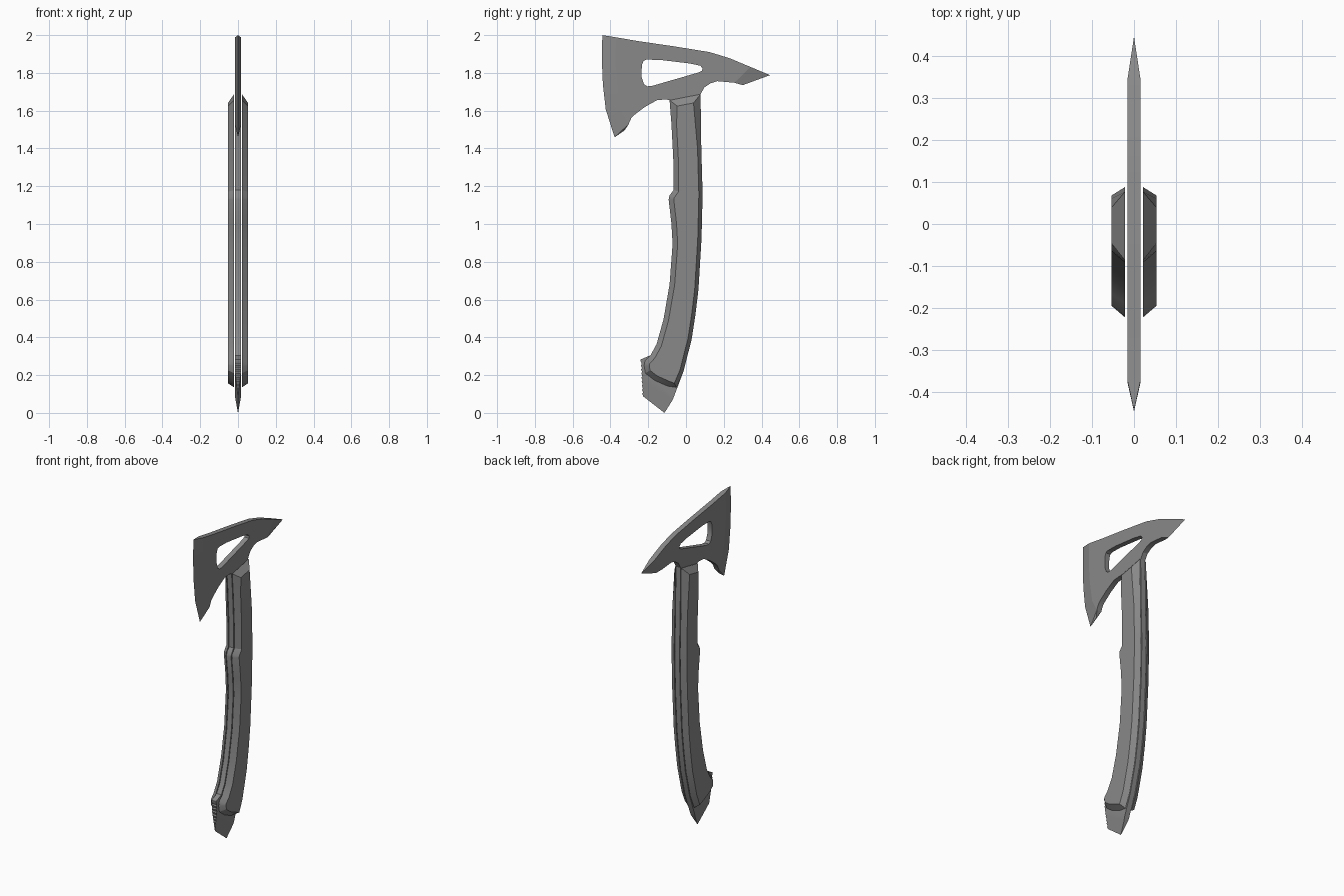
import bpy, bmesh
from mathutils import Vector

cube = bpy.data.objects.get("Cube")
if cube:
    bpy.data.objects.remove(cube)

steel = bpy.data.materials.new("grey_steel")
steel.use_nodes = True
GREY = (0.25, 0.25, 0.25, 1)
steel.diffuse_color = GREY
steel.node_tree.nodes["Principled BSDF"].inputs["Base Color"].default_value = GREY

HALF = 0.016                      # half thickness of the steel plate
GRIP_IN, GRIP_OUT = 0.021, 0.053  # inner and outer face of each grip scale


def finish(bm, name):
    """Turn a bmesh into a shaded object."""
    bmesh.ops.recalc_face_normals(bm, faces=bm.faces)
    mesh = bpy.data.meshes.new(name)
    bm.to_mesh(mesh)
    bm.free()
    mesh.materials.append(steel)
    obj = bpy.data.objects.new(name, mesh)
    bpy.context.collection.objects.link(obj)
    bpy.ops.object.select_all(action='DESELECT')
    obj.select_set(True)
    bpy.context.view_layer.objects.active = obj
    bpy.ops.object.shade_smooth_by_angle(angle=0.45)
    return obj


def add_loop(bm, points):
    """Closed ring of edges on the right face of the plate."""
    verts = [bm.verts.new((-HALF, y, z)) for y, z in points]
    for a, b in zip(verts, verts[1:] + verts[:1]):
        bm.edges.new((a, b))


def wedge(name, edge, inner):
    """Sharpened strip from the full plate thickness down to a cutting edge."""
    bm = bmesh.new()
    tip = [bm.verts.new((0, *p)) for p in edge]
    sides = [[bm.verts.new((s * HALF, *p)) for p in inner] for s in (-1, 1)]
    for row in sides:
        for i in range(len(tip) - 1):
            bm.faces.new((tip[i], tip[i + 1], row[i + 1], row[i]))
    for i in (0, -1):
        bm.faces.new((tip[i], sides[0][i], sides[1][i]))
    finish(bm, name)


def inset_point(points, i):
    """Move one corner of a clockwise outline inward by the chamfer width."""
    p = Vector(points[i])
    a = (p - Vector(points[i - 1])).normalized()
    b = (Vector(points[(i + 1) % len(points)]) - p).normalized()
    n = Vector((a.y + b.y, -a.x - b.x))
    if p.y > 1.6:
        depth = .038
    else:
        depth = .02 if n.x < 0 else .027
    return p + n * (2 * depth / n.length_squared)


# Profiles as (y, z): handle back going down, handle front going up
back = [(.077, 1.687), (.081, 1.4), (.088, 1.157), (.082, .92), (.066, .654),
        (.05, .52), (.03, .39), (-.013, .22)]
front = [(-.188, .305), (-.156, .363), (-.119, .495), (-.087, .68), (-.071, .893),
         (-.077, 1.0), (-.092, 1.13), (-.088, 1.15), (-.066, 1.18), (-.066, 1.316),
         (-.077, 1.528), (-.087, 1.655)]
top = [(-.37, 1.988), (-.245, 1.967), (-.06, 1.94), (.125, 1.91), (.23, 1.878), (.34, 1.832)]
beak_under = [(.256, 1.748), (.166, 1.756), (.13, 1.745), (.098, 1.724)]
beard = [(-.105, 1.66), (-.155, 1.655), (-.22, 1.618), (-.27, 1.58), (-.29, 1.56), (-.304, 1.528)]
blade_inner = [(-.345, 1.607), (-.365, 1.74), (-.374, 1.86)]
window = [(-.21, 1.87), (-.14, 1.869), (.02, 1.85), (.076, 1.838), (.087, 1.825), (.085, 1.811),
          (.066, 1.802), (-.18, 1.731), (-.205, 1.729), (-.222, 1.74), (-.235, 1.777),
          (-.234, 1.84), (-.225, 1.863)]

# Serrated front of the pommel
teeth = []
for i in range(9):
    z = .087 + i * .0215
    teeth += [(-.226 - i * .001, z), (-.232 - i * .001, z + .014)]
teeth.append((-.24, .283))

# Steel plate: head with window, tang and pommel
bm = bmesh.new()
pommel = [(-.07, .07), (-.114, 0)]
add_loop(bm, top + beak_under + back + pommel + teeth + front + beard + blade_inner)
add_loop(bm, window)
bmesh.ops.triangle_fill(bm, edges=bm.edges[:], use_beauty=True, normal=(1, 0, 0))
new = bmesh.ops.extrude_face_region(bm, geom=bm.faces[:])["geom"]
bmesh.ops.translate(bm, vec=(2 * HALF, 0, 0),
                    verts=[g for g in new if isinstance(g, bmesh.types.BMVert)])
# Taper the pommel to a chisel end
tip, normal, width = Vector((0, -.114, 0)), Vector((0, .6, .8)), .1
bmesh.ops.bisect_plane(bm, geom=bm.verts[:] + bm.edges[:] + bm.faces[:],
                       plane_co=tip + normal * width, plane_no=normal)
for v in bm.verts:
    v.co.x *= min(1, max(.02, (v.co - tip).dot(normal) / width))
finish(bm, "steel_plate")

# Sharpened blade and beak
wedge("blade_edge",
      [(-.443, 2.0), (-.445, 1.86), (-.44, 1.74), (-.425, 1.607), (-.378, 1.459), (-.325, 1.496)],
      [top[0]] + blade_inner[::-1] + [beard[-1], beard[-1]])
wedge("beak_edge", [(.445, 1.788), (.3, 1.735)], [top[-1], beak_under[0]])

# Grip scales: chamfered slabs mirrored to both sides of the tang
heel = [(-.05, .135), (-.098, .142), (-.166, .172), (-.215, .21), (-.222, .25), (-.217, .275)]
outline = back + heel + front
bm = bmesh.new()
base = [bm.verts.new((GRIP_IN, y, z)) for y, z in outline]
face = [bm.verts.new((GRIP_OUT, *inset_point(outline, i))) for i in range(len(outline))]
bm.faces.new(base)
bm.faces.new(face)
for i in range(len(outline)):
    bm.faces.new((base[i - 1], base[i], face[i], face[i - 1]))
grips = finish(bm, "grip_scales")
grips.modifiers.new("both_sides", 'MIRROR').use_axis[0] = True
